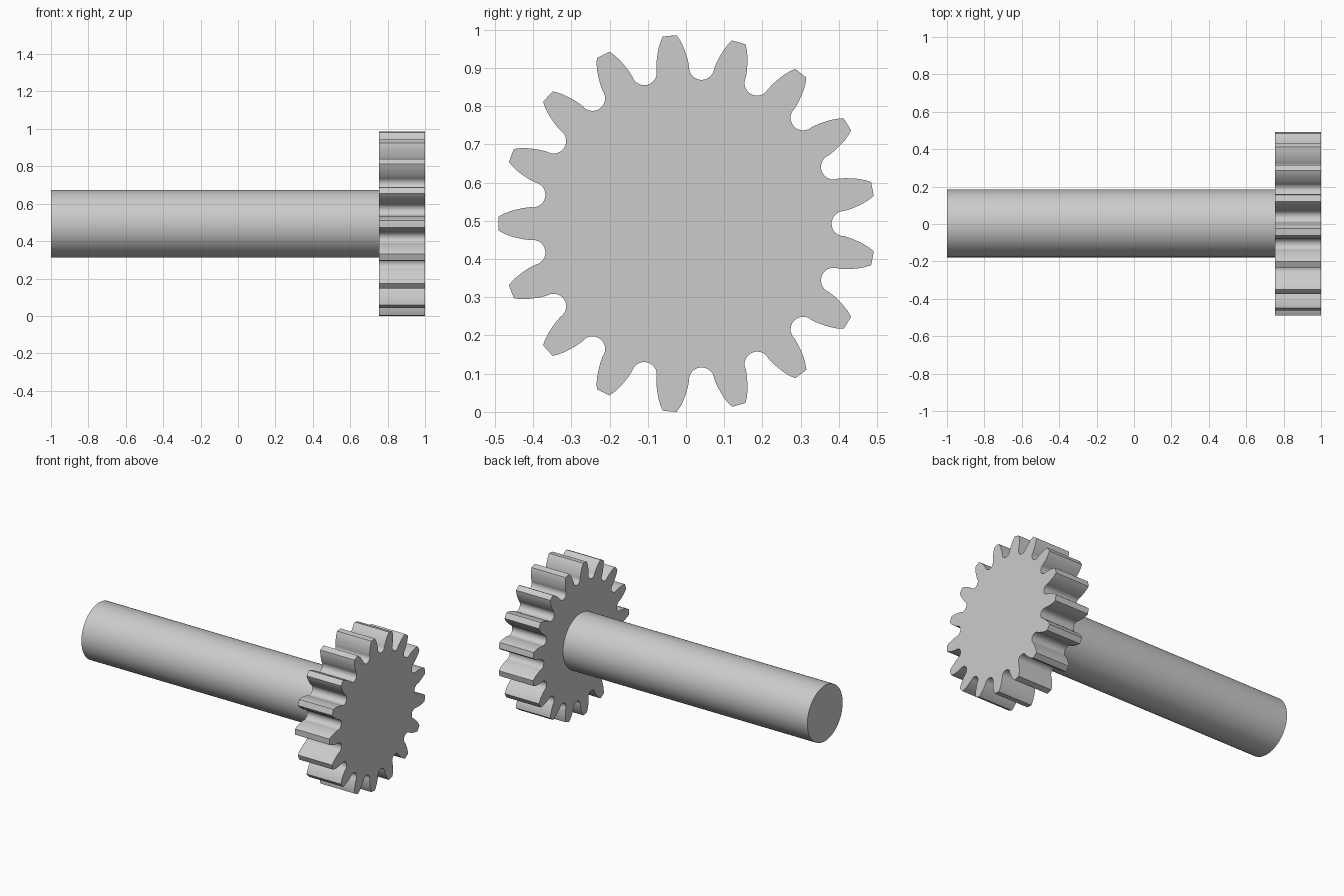
import bpy
import bmesh
from math import sin, cos, pi, radians, asin

cube = bpy.data.objects.get("Cube")
if cube:
    bpy.data.objects.remove(cube, do_unlink=True)

# One plain steel colour
steel = bpy.data.materials.new("steel_grey")
steel.use_nodes = True
colour = (0.6, 0.6, 0.6, 1.0)
steel.diffuse_color = colour
steel.node_tree.nodes["Principled BSDF"].inputs["Base Color"].default_value = colour

AXIS_Y, AXIS_Z = 0.003, 0.4925
TEETH = 17
PITCH = 2 * pi / TEETH


def prism(name, outline, x0, x1):
    """Extrude a (y, z) outline around the shaft axis from x0 to x1."""
    bm = bmesh.new()
    cap = bm.faces.new([bm.verts.new((x0, AXIS_Y + y, AXIS_Z + z)) for y, z in outline])
    out = bmesh.ops.extrude_face_region(bm, geom=[cap], use_keep_orig=True)
    moved = [v for v in out["geom"] if isinstance(v, bmesh.types.BMVert)]
    bmesh.ops.translate(bm, verts=moved, vec=(x1 - x0, 0, 0))
    bmesh.ops.recalc_face_normals(bm, faces=bm.faces)
    mesh = bpy.data.meshes.new(name)
    bm.to_mesh(mesh)
    bm.free()
    mesh.materials.append(steel)
    obj = bpy.data.objects.new(name, mesh)
    bpy.context.collection.objects.link(obj)
    bpy.ops.object.select_all(action='DESELECT')
    obj.select_set(True)
    bpy.context.view_layer.objects.active = obj
    bpy.ops.object.shade_smooth_by_angle(angle=radians(32))
    return obj


def polar(r, a):
    return r * cos(a), r * sin(a)


# Half a tooth flank, root to tip: radius and half width
flank = [(0.43, 0.041), (0.45, 0.0365), (0.464, 0.0325), (0.479, 0.0265), (0.4935, 0.0185)]
ROOT_CENTRE, ROOT_RADIUS, ROOT_STEPS = 0.411, 0.033, 14

# Gear outline: flank, tip, flank, then the round root of each gap
outline = []
for i in range(TEETH):
    mid = pi + i * PITCH
    outline += [polar(r, mid - asin(w / r)) for r, w in flank]
    outline.append(polar(0.4935, mid))
    outline += [polar(r, mid + asin(w / r)) for r, w in reversed(flank)]
    gap = mid + PITCH / 2
    cy, cz = polar(ROOT_CENTRE, gap)
    for k in range(ROOT_STEPS + 1):
        t = gap - pi / 2 - pi * k / ROOT_STEPS
        dy, dz = polar(ROOT_RADIUS, t)
        outline.append((cy + dy, cz + dz))
prism("gear_wheel", outline, 0.754, 1.0)

# Plain round shaft
SIDES = 64
prism("shaft", [polar(0.181, 2 * pi * k / SIDES) for k in range(SIDES)], -1.0, 0.756)
